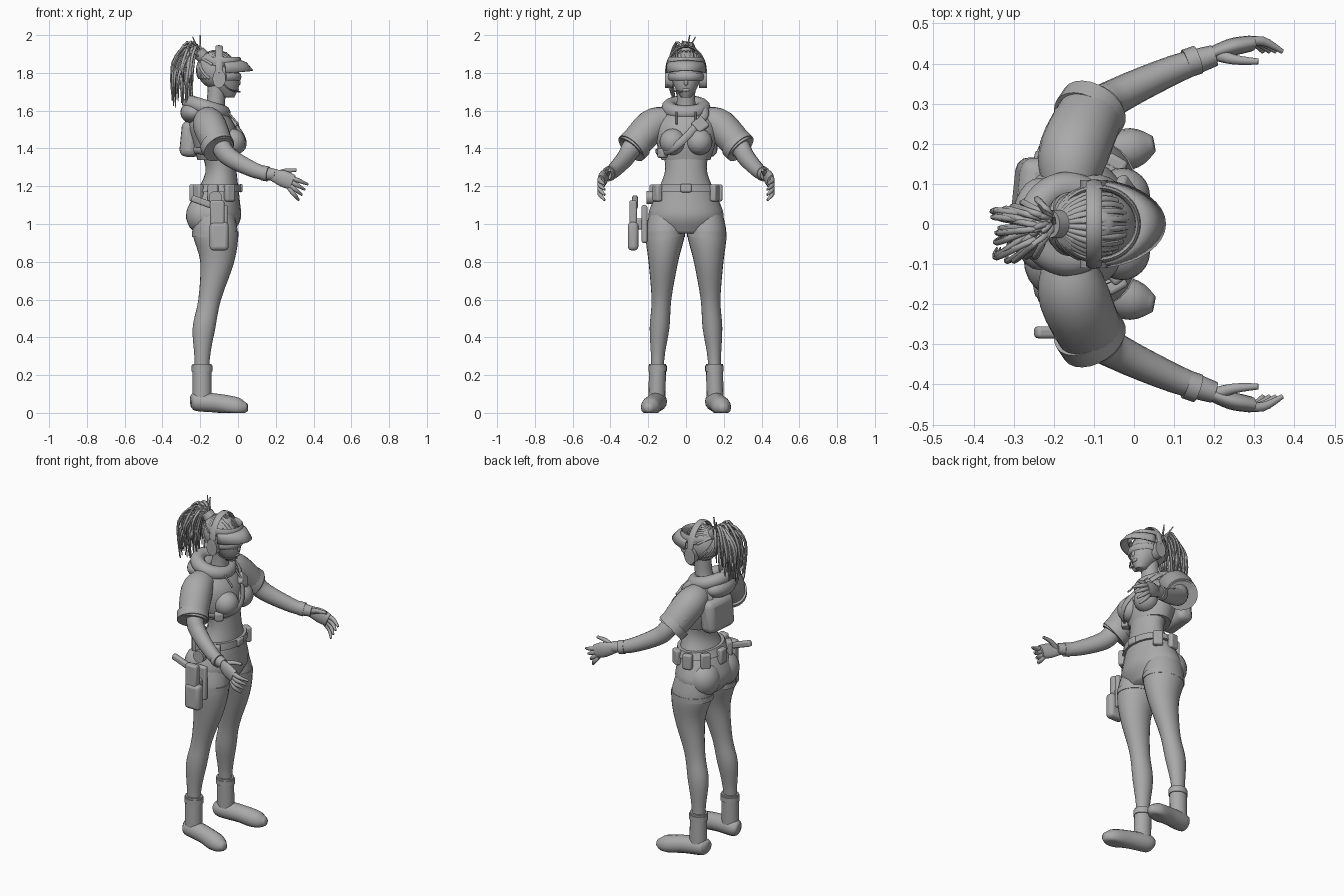
import bpy, bmesh, random
from math import sin, cos, pi, radians
from mathutils import Vector

default_cube = bpy.data.objects.get("Cube")
if default_cube:
    bpy.data.objects.remove(default_cube)
random.seed(4)
jitter = random.uniform

clay = bpy.data.materials.new("clay_grey")
clay.use_nodes = True
grey = (.4, .4, .4, 1)
clay.diffuse_color = grey
clay.node_tree.nodes["Principled BSDF"].inputs["Base Color"].default_value = grey
torso_centre = Vector((-.13, 0, 1.45))
vertical = Vector((0, 0, 1))


def finish(name, mesh_builder):
    """Turn a bmesh into a shaded object."""
    bmesh.ops.recalc_face_normals(mesh_builder, faces=mesh_builder.faces)
    mesh = bpy.data.meshes.new(name)
    mesh_builder.to_mesh(mesh)
    mesh_builder.free()
    mesh.materials.append(clay)
    mesh.shade_smooth()
    mesh.set_sharp_from_angle(angle=radians(60))
    part = bpy.data.objects.new(name, mesh)
    bpy.context.collection.objects.link(part)
    return part


def spline(path, steps=4):
    """Smoothly interpolate stations of x, y, z and radius."""
    keys = [Vector(station) for station in path]
    keys = [keys[0]] + keys + [keys[-1]]
    result = []
    for before, start, end, after in zip(keys, keys[1:], keys[2:], keys[3:]):
        for step in range(steps):
            t = step / steps
            bend = 2 * before - 5 * start + 4 * end - after
            twist = 3 * start - before - 3 * end + after
            result.append(start + ((end - before) * t + bend * t * t + twist * t ** 3) / 2)
    return result + [keys[-1]]


def loft(name, *paths, ratio=1, up=vertical, level=False, sides=16):
    """Skin elliptical rings along each path; ratio is width over depth."""
    builder = bmesh.new()
    for path in paths:
        stations = spline(path)
        points = [station.to_3d() for station in stations]
        rings = []
        for i, (point, station) in enumerate(zip(points, stations)):
            if level:
                depth, width = Vector((1, 0, 0)), Vector((0, 1, 0))
            else:
                ahead = points[min(i + 1, len(points) - 1)]
                tangent = (ahead - points[max(i - 1, 0)]).normalized()
                hint = up or point - torso_centre
                depth = (hint - tangent * hint.dot(tangent)).normalized()
                width = tangent.cross(depth)
            ring = []
            for k in range(sides):
                turn = 2 * pi * k / sides
                corner = point + station.w * (depth * cos(turn) + width * sin(turn) * ratio)
                corner.z = max(corner.z, 0)
                ring.append(builder.verts.new(corner))
            rings.append(ring)
        for low, high in zip(rings, rings[1:]):
            for k in range(sides):
                builder.faces.new((low[k - 1], low[k], high[k], high[k - 1]))
        builder.faces.new(rings[0])
        builder.faces.new(rings[-1])
    return finish(name, builder)


def ball(name, location, radii):
    builder = bmesh.new()
    bmesh.ops.create_uvsphere(builder, u_segments=24, v_segments=14, radius=1)
    bmesh.ops.scale(builder, vec=radii, verts=builder.verts)
    finish(name, builder).location = location


def box(name, location, size, rotation=(0, 0, 0), rounding=.01):
    builder = bmesh.new()
    bmesh.ops.create_cube(builder, size=1)
    bmesh.ops.scale(builder, vec=size, verts=builder.verts)
    part = finish(name, builder)
    part.location, part.rotation_euler = location, rotation
    bevel = part.modifiers.new("rounded_edges", "BEVEL")
    bevel.width, bevel.segments = rounding, 3


def rod(radius, *points):
    return [(*point, radius) for point in points]


def mirrored(path, side):
    return [(x, y * side, z, radius) for x, y, z, radius in path]


def face_arc(spread, height, radius):
    """Trace a horizontal arc around the front of the head."""
    turns = [radians(spread * k / 6) for k in range(-6, 7)]
    return rod(radius, *[(.1 * cos(a) - .09, .09 * sin(a), height) for a in turns])


# Head, face and neck
loft("head", [(-.05, 0, 1.67, .03), (-.07, 0, 1.73, .075), (-.1, 0, 1.82, .1), (-.1, 0, 1.91, .04)],
     ratio=.85, level=True, sides=24)
loft("neck", [(-.14, 0, 1.54, .07), (-.12, 0, 1.63, .05), (-.11, 0, 1.73, .05)], level=True)
ball("nose", (0, 0, 1.75), (.014, .012, .02))
ball("lips", (-.005, 0, 1.71), (.01, .02, .01))
loft("glasses", face_arc(75, 1.78, .02), ratio=.4, sides=8)
loft("visor_band", face_arc(170, 1.86, .025), ratio=.3, sides=8)

# Curved visor brim
builder = bmesh.new()
rows = []
for k in range(-8, 9):
    a = radians(k * 10)
    row = []
    for t in (0, .5, 1):
        reach = .1 + .07 * t * cos(a / 2)
        droop = .055 * t * t + .015 * sin(a) ** 2
        row.append(builder.verts.new((reach * cos(a) - .09, (.1 + .01 * t) * sin(a), 1.87 - droop)))
    rows.append(row)
for near, far in zip(rows, rows[1:]):
    for j in range(2):
        builder.faces.new((near[j], far[j], far[j + 1], near[j + 1]))
brim = finish("visor_brim", builder)
brim.modifiers.new("thickness", "SOLIDIFY").thickness = .008

# Headphones with microphone
arch = [(-.1, .105 * cos(k * pi / 8), 1.8 + .14 * sin(k * pi / 8)) for k in range(9)]
loft("headphone_band", rod(.02, *arch), ratio=.35, up=Vector((1, 0, 0)), sides=8)
for side in (1, -1):
    ear = rod(.05, (-.1, .07 * side, 1.77), (-.1, .11 * side, 1.77))
    loft("ear_cup", ear, ratio=.7)
loft("microphone", rod(.004, (-.09, -.1, 1.75), (-.04, -.08, 1.71), (.01, -.02, 1.7)), sides=8)

# Braided hair drawn back into a tie
skull, skull_size = Vector((-.115, 0, 1.815)), Vector((.1, .09, .1))
ball("hair_cap", skull, skull_size)
crown = Vector((-.8, 0, .6))
braids = []
for k in range(30):
    a = 2 * pi * (k + .5) / 30
    hairline = Vector((cos(a), sin(a), .3 if cos(a) > -.3 else -.5)).normalized()
    curve = [hairline.slerp(crown, step / 5) for step in range(6)]
    braids.append(rod(.008, *[skull + skull_size * direction for direction in curve]))
sideways = Vector((.1, 1, .2))
loft("scalp_braids", *braids, up=sideways, sides=6)
loft("hair_tie", rod(.035, (-.17, 0, 1.87), (-.21, 0, 1.91)))

# Ponytail strands and loose wisps
strands = []
for k in range(56):
    base = Vector((-.2, jitter(-.02, .02), jitter(1.88, 1.91)))
    fan, out = jitter(-.1, .05), jitter(.04, .15)
    crest = base + Vector((-out / 2, fan / 2, jitter(.02, .06)))
    bend = base + Vector((-out, fan, jitter(-.1, -.03)))
    tip = base + Vector((-out, fan * .8, jitter(-.28, -.12)))
    strands.append(rod(.008, base, crest, bend) + rod(.002, tip))
for tip in ((-.24, .05, 1.99), (-.2, .02, 2), (-.25, -.02, 1.97)):
    strands.append(rod(.008, (-.2, 0, 1.9)) + rod(.003, tip))
loft("ponytail", *strands, up=sideways, sides=6)

# Torso, cropped top and hood
loft("cropped_top", [(-.15, 0, 1.62, .06), (-.14, 0, 1.53, .12), (-.12, 0, 1.43, .12), (-.115, 0, 1.34, .1)],
     ratio=1.3, level=True, sides=24)
loft("waist_and_hips", [(-.11, 0, 1.4, .09), (-.09, 0, 1.27, .083), (-.12, 0, 1.12, .13),
                        (-.13, 0, 1.03, .145), (-.125, 0, .95, .1)], ratio=1.36, level=True, sides=24)
ball("hood_back", (-.235, 0, 1.59), (.07, .115, .06))
bpy.ops.mesh.primitive_torus_add(major_radius=.09, minor_radius=.04, location=(-.165, 0, 1.615), rotation=(0, .3, 0))
collar = bpy.context.object
collar.name = "hood_collar"
collar.data.materials.append(clay)
collar.data.shade_smooth()

arm = [(-.15, .14, 1.53, .07), (-.09, .28, 1.41, .055), (-.04, .32, 1.35, .05),
       (.1, .385, 1.28, .04), (.2, .42, 1.26, .03)]
sleeve = [(-.16, .1, 1.55, .07), (-.15, .18, 1.52, .088), (-.1, .29, 1.4, .08)]
palm = [(.18, .42, 1.26, .03), (.24, .44, 1.24, .044), (.29, .45, 1.22, .04)]
leg = [(-.13, .1, 1.08, .1), (-.12, .11, .95, .12), (-.11, .12, .8, .09), (-.15, .13, .6, .06),
       (-.18, .14, .45, .06), (-.19, .15, .28, .04), (-.19, .15, .1, .04)]
foot = [(-.25, .15, .06, .03), (-.22, .15, .06, .05), (-.1, .17, .05, .05), (0, .19, .03, .05), (.05, .2, .03, .02)]
fingers = [rod(.018, (.2, .425, 1.26)) + rod(.013, (.25, .41, 1.28)) + rod(.008, (.31, .405, 1.285))]
for i in range(4):
    knuckle = Vector((.27, .45, 1.25 - .02 * i))
    tip = Vector((.37 - .016 * i, .43, 1.21 - .028 * i))
    middle = (knuckle + tip) / 2 + Vector((0, .016, 0))
    fingers.append(rod(.012, knuckle, middle) + rod(.006, tip))

for side in (1, -1):
    # Bust, seat and drawstrings
    ball("bust", (-.03, .07 * side, 1.435), (.07, .07, .07))
    ball("buttock", (-.185, .09 * side, 1.045), (.09, .095, .1))
    loft("drawstring", rod(.005, (-.06, .05 * side, 1.6), (0, .05 * side, 1.53)), sides=8)

    # Arm, sleeve and hand
    loft("arm", mirrored(arm, side), ratio=.9)
    loft("sleeve", mirrored(sleeve, side), sides=24)
    loft("sleeve_cuff", rod(.088, (-.12, .26 * side, 1.43), (-.1, .29 * side, 1.4)), sides=24)
    box("sleeve_pad", (-.15, .26 * side, 1.51), (.085, .11, .02), (-.85 * side, 0, .25 * side))
    loft("palm", mirrored(palm, side), ratio=.5)
    loft("fingers", *[mirrored(finger, side) for finger in fingers], sides=10)
    loft("wrist_strap", rod(.04, (.13, .4 * side, 1.27), (.16, .41 * side, 1.265)), ratio=.9)

    # Leg and boot
    loft("leg", mirrored(leg, side), ratio=.87, level=True, sides=24)
    loft("shorts_hem", rod(.123, (-.12, .11 * side, .96), (-.12, .11 * side, .93)), ratio=.85, level=True, sides=24)
    loft("boot_shaft", rod(.05, (-.19, .15 * side, .26), (-.19, .155 * side, .05)), ratio=.9, level=True)
    loft("boot_cuff", rod(.055, (-.19, .15 * side, .25), (-.19, .15 * side, .22)), ratio=.9, level=True)
    loft("boot_foot", mirrored(foot, side))

# Belt, buckle and pouches
loft("belt", [(-.1, 0, 1.21, .115), (-.11, 0, 1.17, .127)], ratio=1.36, level=True, sides=32)
box("belt_buckle", (.015, 0, 1.19), (.02, .06, .045))
for angle in range(60, 320, 40):
    a = radians(angle)
    box("belt_pouch", (.13 * cos(a) - .11, .175 * sin(a), 1.165), (.035, .055, .09), (0, 0, a))
loft("belt_reel", rod(.035, (-.12, -.17, 1.14), (-.12, -.21, 1.14)))

# Thigh holster with tilted tool
box("holster_plate", (-.1, -.22, 1), (.09, .03, .2))
box("holster_mount", (-.1, -.245, 1), (.05, .04, .06))
box("holster_body", (-.1, -.28, .935), (.1, .055, .15), rounding=.02)
box("holster_top", (-.11, -.28, 1.06), (.075, .04, .13))
box("tool_handle", (-.185, -.27, 1.115), (.13, .03, .035), (0, .35, 0))

# Backpack, shoulder strap and chest pouch
box("backpack", (-.25, .06, 1.45), (.095, .21, .19), (0, .1, -.1), rounding=.035)
loft("shoulder_strap", rod(.008, (-.25, .11, 1.52), (-.2, .11, 1.6), (-.13, .1, 1.62), (-.06, .1, 1.575),
                           (.03, 0, 1.46), (.025, -.07, 1.4), (-.05, -.13, 1.375), (-.14, -.15, 1.38),
                           (-.23, -.08, 1.39)), ratio=2.5, up=None, sides=8)
box("chest_pouch", (-.02, .075, 1.525), (.03, .075, .07), (.6, -.5, .3))
box("side_buckle", (-.04, -.125, 1.375), (.04, .05, .05), (0, 0, -.9))
